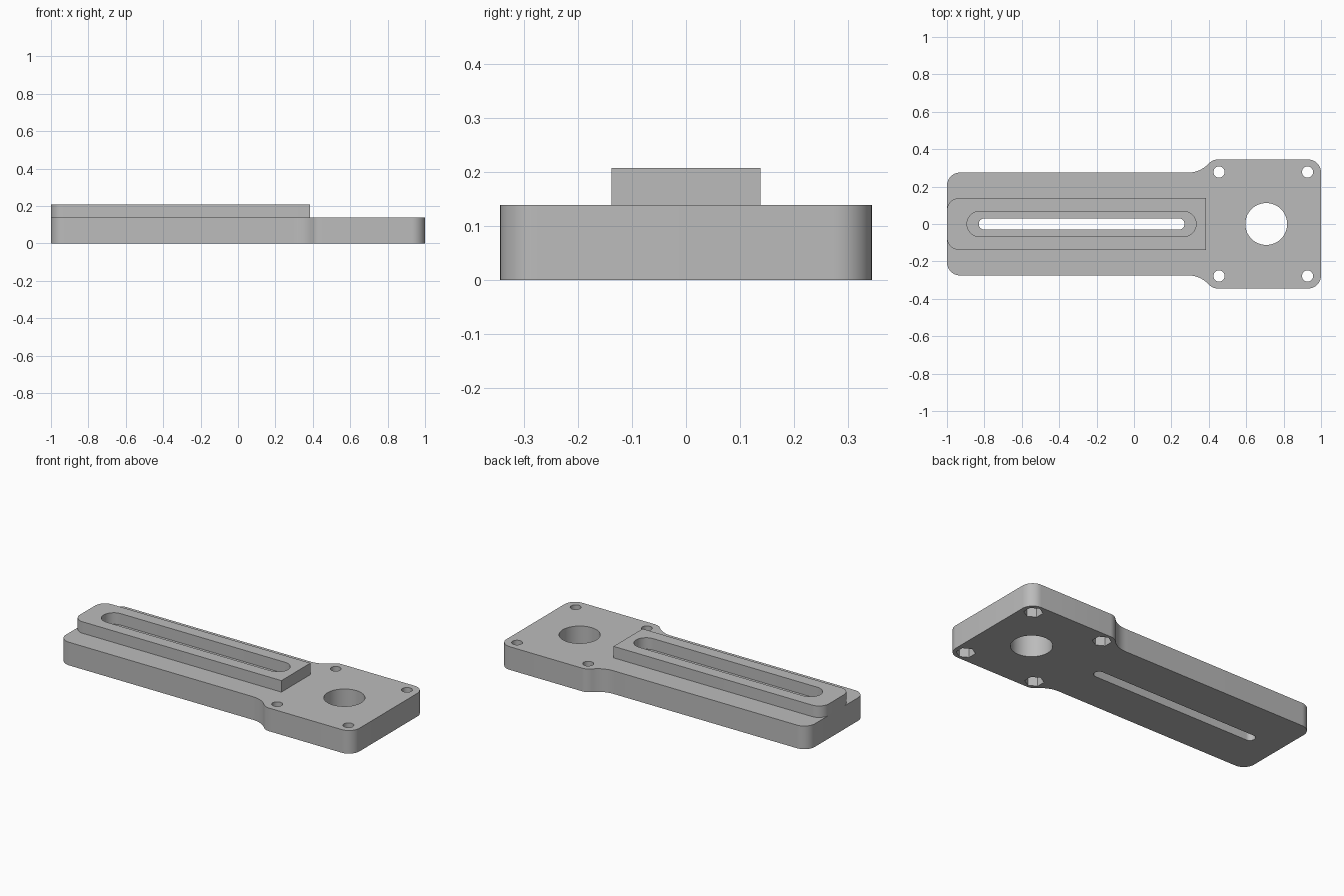
import bpy, bmesh
from math import radians, cos, sin

cube = bpy.data.objects.get("Cube")
if cube:
    bpy.data.objects.remove(cube, do_unlink=True)

BASE_TOP, RAIL_TOP = 0.139, 0.208

grey = bpy.data.materials.new("plain grey")
grey.use_nodes = True
grey.diffuse_color = (0.5, 0.5, 0.5, 1)
grey.node_tree.nodes["Principled BSDF"].inputs["Base Color"].default_value = grey.diffuse_color


def arc(cx, cy, r, start, end, steps=10):
    angles = [radians(start + (end - start) * i / steps) for i in range(steps + 1)]
    return [(cx + r * cos(a), cy + r * sin(a)) for a in angles]


def circle(cx, cy, r, sides=40, turn=0):
    return arc(cx, cy, r, turn, turn + 360, sides)[:-1]


def slot(x0, x1, r):
    return arc(x1 - r, 0, r, -90, 90, 20) + arc(x0 + r, 0, r, 90, 270, 20)


def mirrored(half):
    """Close an upper half outline with its reflection across y = 0."""
    return half + [(x, -y) for x, y in reversed(half)]


def prism(name, points, z0, z1):
    bm = bmesh.new()
    face = bm.faces.new([bm.verts.new((x, y, z0)) for x, y in points])
    side = bmesh.ops.extrude_face_region(bm, geom=[face])
    bmesh.ops.translate(bm, vec=(0, 0, z1 - z0),
                        verts=[v for v in side["geom"] if isinstance(v, bmesh.types.BMVert)])
    bmesh.ops.recalc_face_normals(bm, faces=bm.faces)
    mesh = bpy.data.meshes.new(name)
    bm.to_mesh(mesh)
    bm.free()
    mesh.materials.append(grey)
    obj = bpy.data.objects.new(name, mesh)
    bpy.context.collection.objects.link(obj)
    return obj


def select(obj):
    bpy.ops.object.select_all(action="DESELECT")
    obj.select_set(True)
    bpy.context.view_layer.objects.active = obj


def cut(obj, points, z0, z1):
    cutter = prism("cutter", points, z0, z1)
    cutter.hide_render = True
    mod = obj.modifiers.new("cut", "BOOLEAN")
    mod.operation, mod.solver, mod.object = "DIFFERENCE", "EXACT", cutter
    select(obj)
    bpy.ops.object.modifier_apply(modifier=mod.name)
    bpy.data.objects.remove(cutter, do_unlink=True)


# Base plate: wide head, curved shoulders, narrower arm
base = prism("base_plate", mirrored(
    arc(0.93, 0.275, 0.07, 0, 90)
    + arc(0.45, 0.275, 0.07, 90, 137.3)
    + arc(0.29, 0.423, 0.148, -42.7, -90)
    + arc(-0.93, 0.205, 0.07, 90, 180)), 0, BASE_TOP)

# Through slot and large bore
cut(base, slot(-0.83, 0.27, 0.03), -0.1, 0.3)
cut(base, circle(0.707, 0, 0.112, 48), -0.1, 0.3)

# Corner bolt holes with hexagonal nut pockets underneath
for x in (0.455, 0.928):
    for y in (-0.278, 0.278):
        cut(base, circle(x, y, 0.03, 24), -0.1, 0.3)
        cut(base, circle(x, y, 0.052, 6, 30), -0.1, 0.07)

# Raised rail with a wider slot
rail = prism("raised_rail", mirrored(
    [(0.385, 0.138)] + arc(-0.935, 0.073, 0.065, 90, 180)), BASE_TOP, RAIL_TOP)
cut(rail, slot(-0.893, 0.332, 0.067), 0.1, 0.3)

for obj in (base, rail):
    select(obj)
    bpy.ops.object.shade_smooth_by_angle(angle=radians(30))
